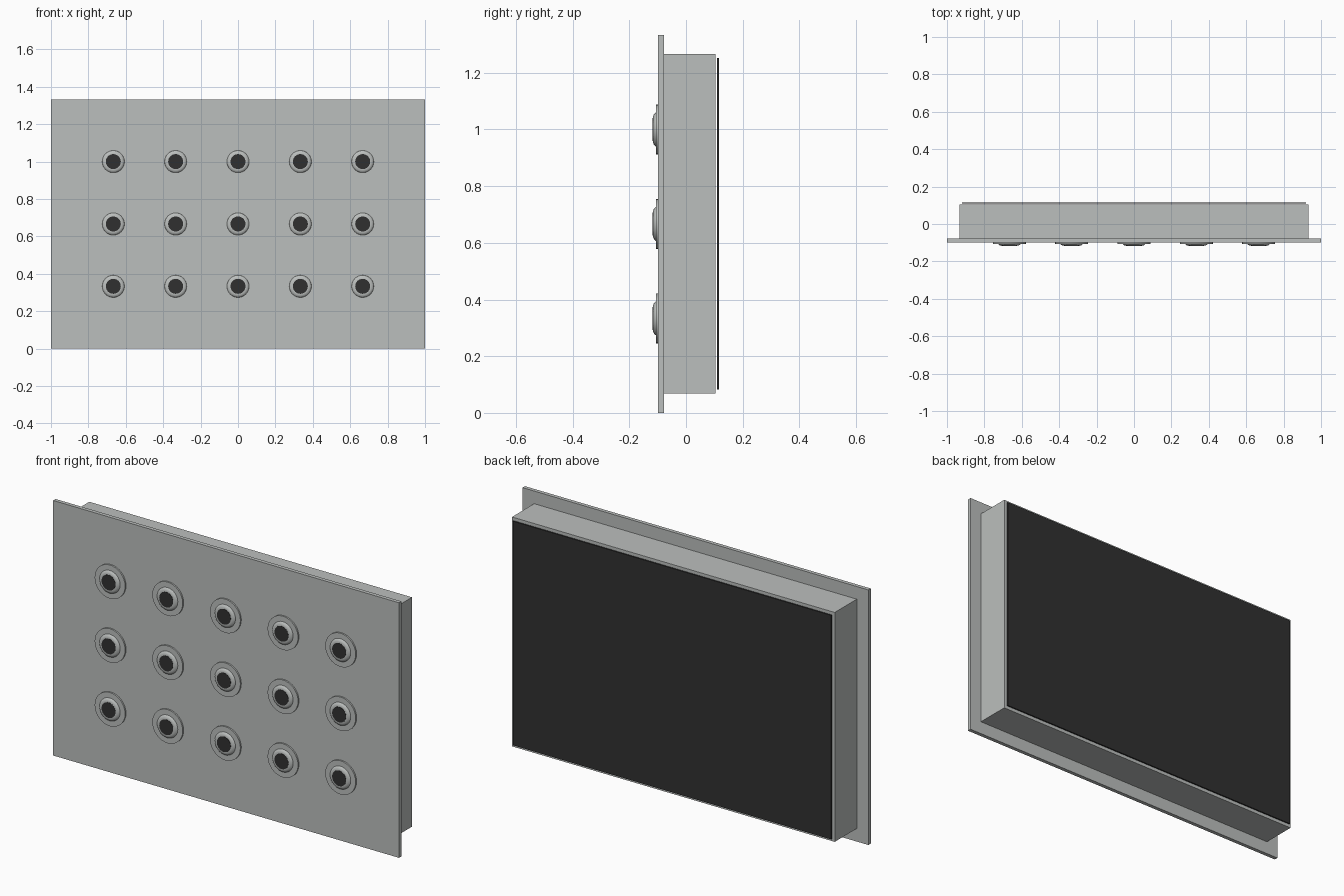
import bpy, bmesh, math

if "Cube" in bpy.data.objects:
    bpy.data.objects.remove(bpy.data.objects["Cube"])

def material(name, rgb):
    m = bpy.data.materials.new(name)
    m.diffuse_color = (*rgb, 1)
    m.use_nodes = True
    m.node_tree.nodes["Principled BSDF"].inputs["Base Color"].default_value = m.diffuse_color
    return m

GREY = material("satin grey", (0.50, 0.52, 0.51))
DARK = material("near black", (0.03, 0.03, 0.03))

def finish(name, bm, mat, smooth=False):
    bmesh.ops.recalc_face_normals(bm, faces=bm.faces)
    me = bpy.data.meshes.new(name)
    bm.to_mesh(me)
    bm.free()
    me.materials.append(mat)
    ob = bpy.data.objects.new(name, me)
    bpy.context.collection.objects.link(ob)
    if smooth:
        bpy.context.view_layer.objects.active = ob
        ob.select_set(True)
        bpy.ops.object.shade_smooth_by_angle(angle=math.radians(30))
        ob.select_set(False)
    return ob

def box(name, lo, hi, mat):
    bm = bmesh.new()
    bmesh.ops.create_cube(bm, size=1)
    for v in bm.verts:
        v.co = [(a + b) / 2 + c * (b - a) for a, b, c in zip(lo, hi, v.co)]
    return finish(name, bm, mat)

def turned(name, profile, x, z, mat, n=32):
    """Closed solid turned round the y axis from (radius, y) points."""
    bm = bmesh.new()
    rings = [[bm.verts.new((x + r * math.cos(2 * math.pi * i / n), y,
                            z + r * math.sin(2 * math.pi * i / n)))
              for i in range(n)] for r, y in profile]
    for a, b in zip(rings, rings[1:]):
        for i in range(n):
            j = (i + 1) % n
            bm.faces.new((a[i], a[j], b[j], b[i]))
    bm.faces.new(rings[0])
    bm.faces.new(rings[-1])
    return finish(name, bm, mat, True)

# Front plate, housing behind it and dark rear panel
box("front_plate", (-1, -0.098, 0), (1, -0.078, 1.333), GREY)
box("housing", (-0.933, -0.078, 0.068), (0.933, 0.104, 1.267), GREY)
box("rear_panel", (-0.92, 0.109, 0.082), (0.92, 0.116, 1.253), DARK)

# Grid of buttons: washer, raised bezel and dark centre
for row in range(3):
    for col in range(5):
        x, z = (col - 2) / 3, (row + 1) / 3
        turned("button_washer", [(0.088, -0.096), (0.088, -0.106)], x, z, GREY)
        turned("button_bezel", [(0.060, -0.104), (0.059, -0.108),
                                (0.054, -0.113), (0.047, -0.116),
                                (0.038, -0.1165)], x, z, GREY)
        turned("button_centre", [(0.040, -0.110), (0.040, -0.1175)], x, z, DARK)
